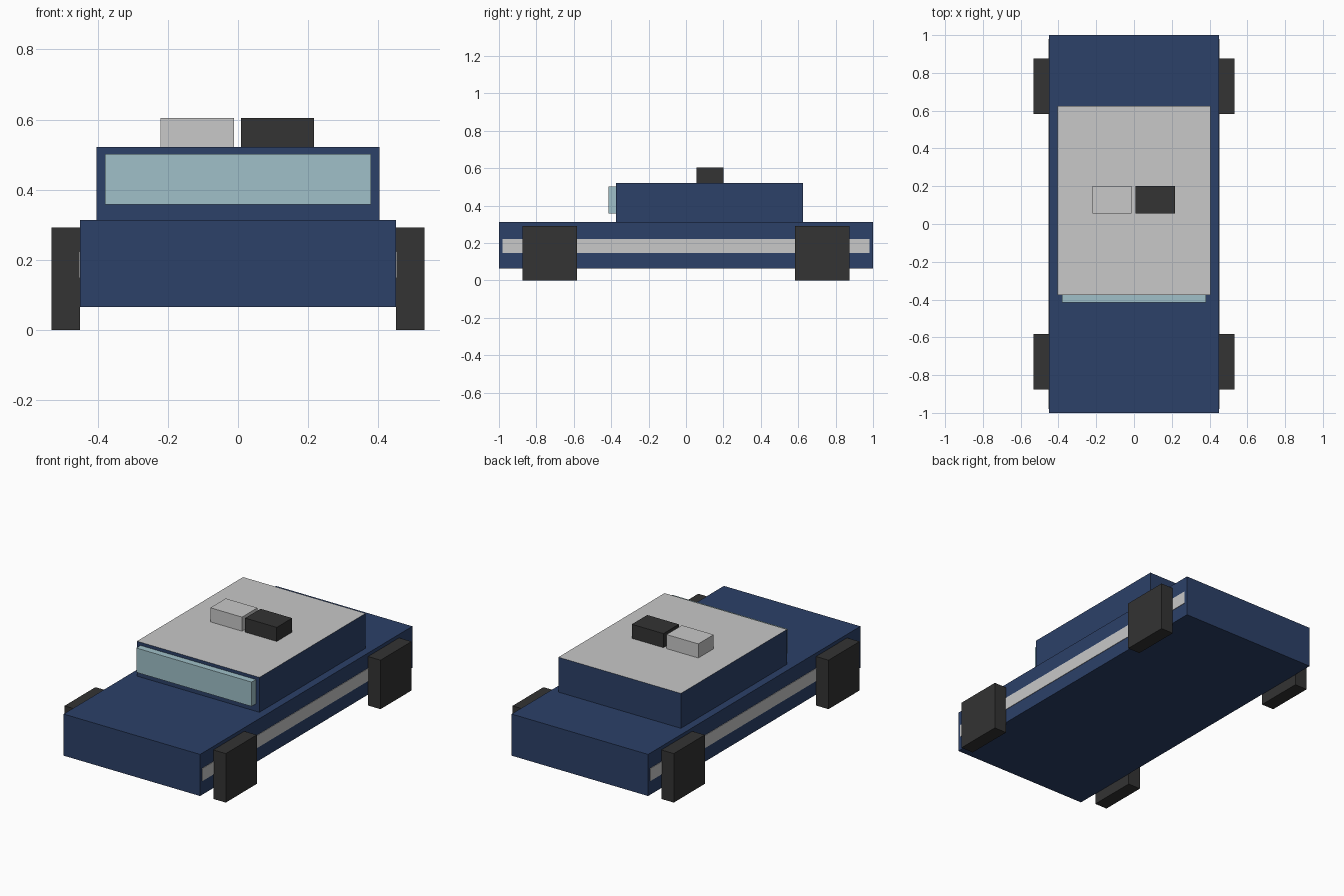
import bpy
import bmesh
from mathutils import Vector

default_cube = bpy.data.objects.get("Cube")
if default_cube:
    bpy.data.objects.remove(default_cube, do_unlink=True)


def make_material(name, rgb):
    mat = bpy.data.materials.new(name)
    mat.use_nodes = True
    color = (*rgb, 1.0)
    mat.diffuse_color = color
    mat.node_tree.nodes["Principled BSDF"].inputs["Base Color"].default_value = color
    return mat


navy = make_material("navy paint", (0.025, 0.052, 0.14))
grey = make_material("light grey", (0.58, 0.58, 0.58))
black = make_material("dark rubber", (0.033, 0.033, 0.033))
glass = make_material("pale blue glass", (0.35, 0.53, 0.58))


def box(name, low, high, mat, top_mat=None):
    """Flat-faced box between two corners, with an optional top colour."""
    low, high = Vector(low), Vector(high)
    size, centre = high - low, (low + high) / 2
    bm = bmesh.new()
    bmesh.ops.create_cube(bm, size=1)
    bmesh.ops.scale(bm, vec=size, verts=bm.verts)
    mesh = bpy.data.meshes.new(name)
    mesh.materials.append(mat)
    if top_mat:
        mesh.materials.append(top_mat)
        for face in bm.faces:
            face.material_index = int(face.normal.z > 0.5)
    bm.to_mesh(mesh)
    bm.free()
    obj = bpy.data.objects.new(name, mesh)
    obj.location = centre
    bpy.context.collection.objects.link(obj)
    return obj


# Body and cabin with a pale roof
box("body", (-0.45, -1, 0.065), (0.45, 1, 0.313), navy)
box("cabin", (-0.404, -0.375, 0.313), (0.404, 0.625, 0.521), navy, grey)
box("windscreen", (-0.38, -0.415, 0.357), (0.38, -0.375, 0.502), glass)

# Roof lights
box("right_roof_light", (-0.221, 0.055, 0.521), (-0.012, 0.2, 0.605), grey)
box("left_roof_light", (0.009, 0.055, 0.521), (0.217, 0.2, 0.605), black)

# Side stripes and block wheels
for side, sx in (("left", 1), ("right", -1)):
    inner, outer = sorted((sx * 0.448, sx * 0.453))
    box(side + "_stripe", (inner, -0.98, 0.148), (outer, 0.98, 0.223), grey)
    inner, outer = sorted((sx * 0.45, sx * 0.532))
    for end, y in (("front", -0.729), ("back", 0.729)):
        box(f"{end}_{side}_wheel", (inner, y - 0.146, 0), (outer, y + 0.146, 0.292), black)
